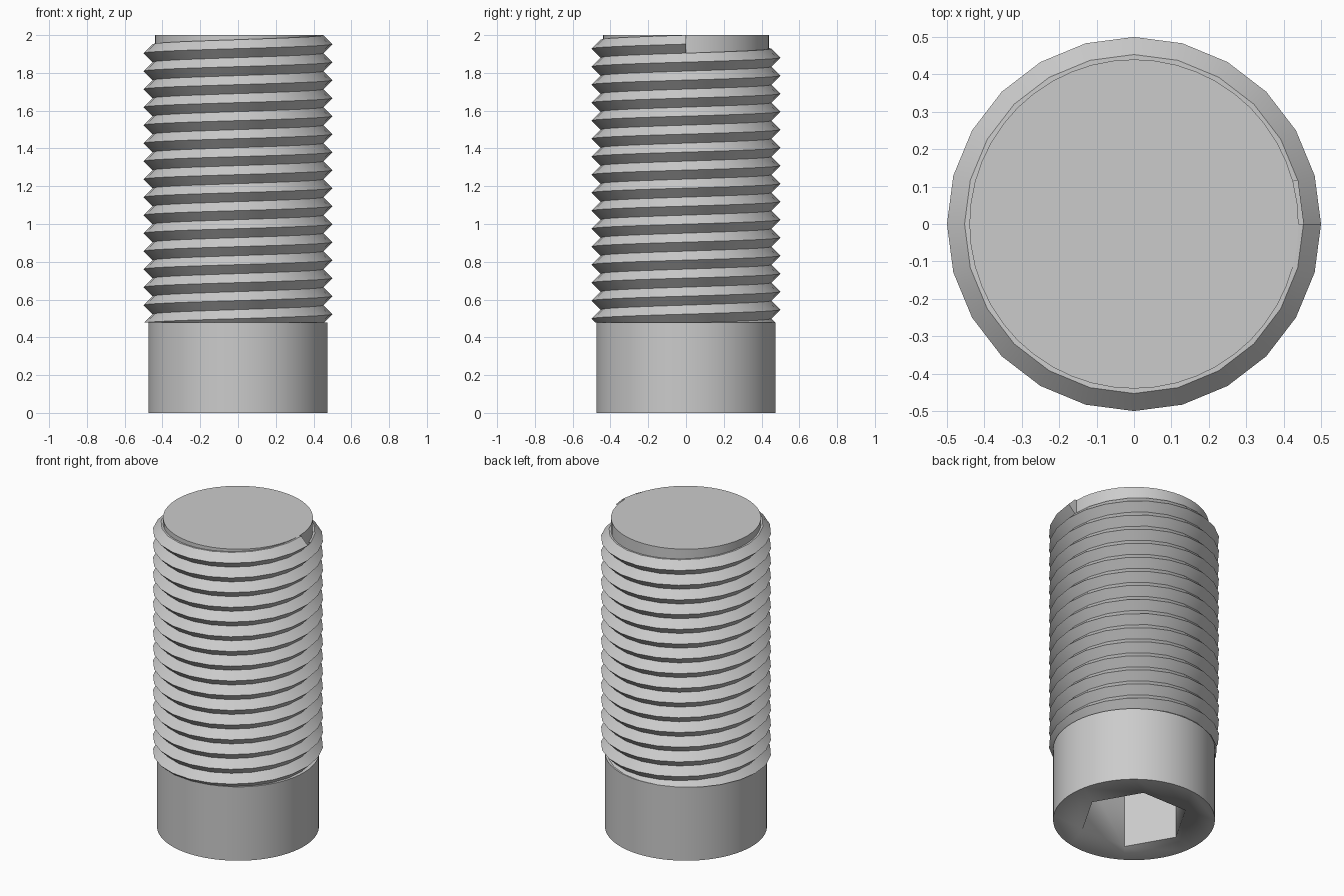
import bpy, bmesh
from math import pi, cos, sin, radians

cube = bpy.data.objects.get("Cube")
if cube:
    bpy.data.objects.remove(cube, do_unlink=True)

TOP, HEAD_TOP, HEAD_R = 2.0, 0.478, 0.475
CORE_R, ROOT_R, CREST_R = 0.44, 0.453, 0.5
PITCH, TURNS, SIDES = 0.0953, 17, 24

steel = bpy.data.materials.new("steel grey")
steel.use_nodes = True
grey = (0.6, 0.6, 0.6, 1)
steel.diffuse_color = grey
steel.node_tree.nodes["Principled BSDF"].inputs["Base Color"].default_value = grey


def finish(name, bm):
    bmesh.ops.recalc_face_normals(bm, faces=bm.faces[:])
    mesh = bpy.data.meshes.new(name)
    bm.to_mesh(mesh)
    bm.free()
    mesh.materials.append(steel)
    obj = bpy.data.objects.new(name, mesh)
    bpy.context.collection.objects.link(obj)
    bpy.ops.object.select_all(action='DESELECT')
    obj.select_set(True)
    bpy.context.view_layer.objects.active = obj
    bpy.ops.object.shade_smooth_by_angle(angle=radians(30))
    return obj


def prism(name, radius, bottom, top, sides):
    bm = bmesh.new()
    ring = [bm.verts.new((radius * cos(2 * pi * i / sides),
                          radius * sin(2 * pi * i / sides), bottom)) for i in range(sides)]
    base = bm.faces.new(ring)
    side = bmesh.ops.extrude_face_region(bm, geom=[base], use_keep_orig=True)
    verts = [g for g in side["geom"] if isinstance(g, bmesh.types.BMVert)]
    bmesh.ops.translate(bm, verts=verts, vec=(0, 0, top - bottom))
    return finish(name, bm)


# Cylinder head with a hexagonal socket in its underside
head = prism("head", HEAD_R, 0, HEAD_TOP, 64)
socket = prism("socket_cutter", 0.32, -0.1, 0.4, 6)
socket.hide_render = True
cut = head.modifiers.new("socket", 'BOOLEAN')
cut.operation = 'DIFFERENCE'
cut.solver = 'EXACT'
cut.object = socket
bpy.context.view_layer.objects.active = head
bpy.ops.object.modifier_apply(modifier=cut.name)
bpy.data.objects.remove(socket, do_unlink=True)

# Smooth core inside the thread
prism("core", CORE_R, HEAD_TOP - 0.02, TOP, 48)

# Right-handed V thread, ending in a step on the +x side
bm = bmesh.new()
inner = CORE_R - 0.01
profile = [(inner, 0), (ROOT_R, 0), (CREST_R, PITCH / 2), (ROOT_R, PITCH), (inner, PITCH)]
start = TOP - PITCH * (TURNS + 1)
previous = None
for step in range(TURNS * SIDES + 1):
    angle = 2 * pi * step / SIDES
    rise = start + PITCH * step / SIDES
    ring = [bm.verts.new((r * cos(angle), r * sin(angle), rise + z)) for r, z in profile]
    if previous:
        for a in range(len(ring) - 1):
            bm.faces.new((previous[a], previous[a + 1], ring[a + 1], ring[a]))
    previous = ring
bm.faces.new(previous)
# Weld neighbouring turns and drop the hidden ledges between them
bmesh.ops.remove_doubles(bm, verts=bm.verts[:], dist=0.0005)
shared = [f for f in bm.faces if all(len(e.link_faces) > 2 or abs(f.normal.z) > 0.9
                                     for e in f.edges)
          and any(len(e.link_faces) > 2 for e in f.edges)
          and max(v.co.xy.length for v in f.verts) < ROOT_R + 0.001]
bmesh.ops.delete(bm, geom=shared, context='FACES_ONLY')
# Trim flat where the thread meets the head and close the cut
bmesh.ops.bisect_plane(bm, geom=bm.verts[:] + bm.edges[:] + bm.faces[:],
                       plane_co=(0, 0, HEAD_TOP), plane_no=(0, 0, 1), clear_inner=True)
rim = [e for e in bm.edges if e.is_boundary
       and all(abs(v.co.z - HEAD_TOP) < 0.0001 for v in e.verts)]
skirt = bmesh.ops.extrude_edge_only(bm, edges=rim)
for v in [g for g in skirt["geom"] if isinstance(g, bmesh.types.BMVert)]:
    v.co.xy *= (CORE_R - 0.02) / v.co.xy.length
finish("thread", bm)
